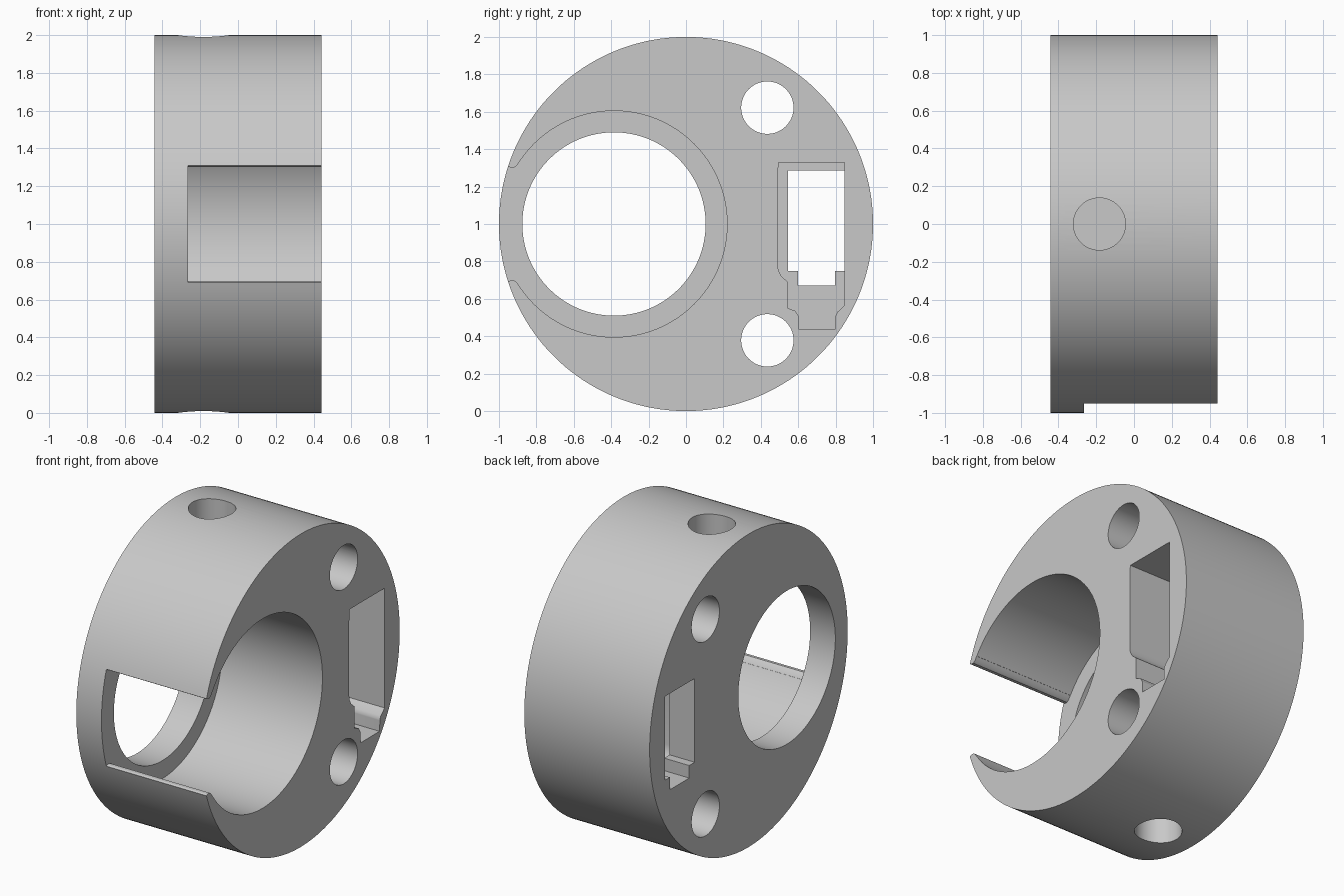
import bpy, bmesh
from math import cos, sin, tau, radians

if "Cube" in bpy.data.objects:
    bpy.data.objects.remove(bpy.data.objects["Cube"], do_unlink=True)

grey = bpy.data.materials.new("light grey")
grey.use_nodes = True
colour = (0.58, 0.58, 0.58, 1)
grey.diffuse_color = colour
grey.node_tree.nodes["Principled BSDF"].inputs["Base Color"].default_value = colour

HALF = 0.443    # half width of the housing
STEP = -0.265   # depth where the pockets end
OUT = 0.7       # beyond either face


def circle(a, b, r, n=96):
    return [(a + r * cos(tau * i / n), b + r * sin(tau * i / n)) for i in range(n)]


def prism(name, outline, start, end, axis="x"):
    """Extrude a closed outline along x (outline in y, z) or z (outline in x, y)."""
    place = (lambda a, b, t: (t, a, b)) if axis == "x" else (lambda a, b, t: (a, b, t))
    bm = bmesh.new()
    low = [bm.verts.new(place(a, b, start)) for a, b in outline]
    high = [bm.verts.new(place(a, b, end)) for a, b in outline]
    bm.faces.new(low)
    bm.faces.new(high)
    for i in range(len(low)):
        j = (i + 1) % len(low)
        bm.faces.new((low[i], low[j], high[j], high[i]))
    bmesh.ops.recalc_face_normals(bm, faces=bm.faces)
    mesh = bpy.data.meshes.new(name)
    bm.to_mesh(mesh)
    bm.free()
    mesh.materials.append(grey)
    obj = bpy.data.objects.new(name, mesh)
    bpy.context.collection.objects.link(obj)
    return obj


housing = prism("round_housing", circle(0, 1, 1, 180), -HALF, HALF)


def cut(name, *args, **kw):
    cutter = prism(name, *args, **kw)
    cutter.hide_render = True
    bpy.context.view_layer.objects.active = housing
    mod = housing.modifiers.new(name, "BOOLEAN")
    mod.operation, mod.solver, mod.object = "DIFFERENCE", "EXACT", cutter
    bpy.ops.object.modifier_apply(modifier=name)
    bpy.data.objects.remove(cutter, do_unlink=True)


# Stepped main bore
cut("large_bore", circle(-0.385, 1, 0.605, 128), STEP, OUT)
cut("small_bore", circle(-0.385, 1, 0.49, 128), -OUT, 0)

# Front opening with rounded lips
lip = [(-1.1, 0.31), (-0.95, 0.31), (-0.94, 0.303), (-0.92, 0.302),
       (-0.905, 0.312), (-0.89, 0.335), (-0.8, 0.335)]
opening = [(y, 1 + h) for y, h in lip] + [(y, 1 - h) for y, h in reversed(lip)]
cut("front_opening", opening, STEP, OUT)

# Pair of through holes and pair of blind radial holes
for side in (1, -1):
    cut("through_hole", circle(0.435, 1 + 0.622 * side, 0.14), -OUT, OUT)
    cut("radial_hole", circle(-0.183, 0, 0.138), 1 + 0.62 * side, 1 + 1.2 * side, axis="z")

# Stepped connector slot
cut("slot_pocket", [(0.495, 1.33), (0.848, 1.33), (0.848, 0.565), (0.81, 0.53), (0.8, 0.51),
                    (0.797, 0.435), (0.605, 0.435), (0.603, 0.505), (0.585, 0.535),
                    (0.545, 0.55), (0.545, 0.69), (0.51, 0.72), (0.495, 0.75),
                    (0.49, 0.78), (0.49, 1.25)], STEP, OUT)
cut("slot_through", [(0.545, 1.285), (0.847, 1.285), (0.847, 0.75), (0.796, 0.75),
                     (0.796, 0.67), (0.6, 0.67), (0.6, 0.75), (0.545, 0.75)], -OUT, -0.1)

# Smooth curved walls, sharp rims
bpy.ops.object.select_all(action="DESELECT")
housing.select_set(True)
bpy.context.view_layer.objects.active = housing
bpy.ops.object.shade_smooth_by_angle(angle=radians(25))
